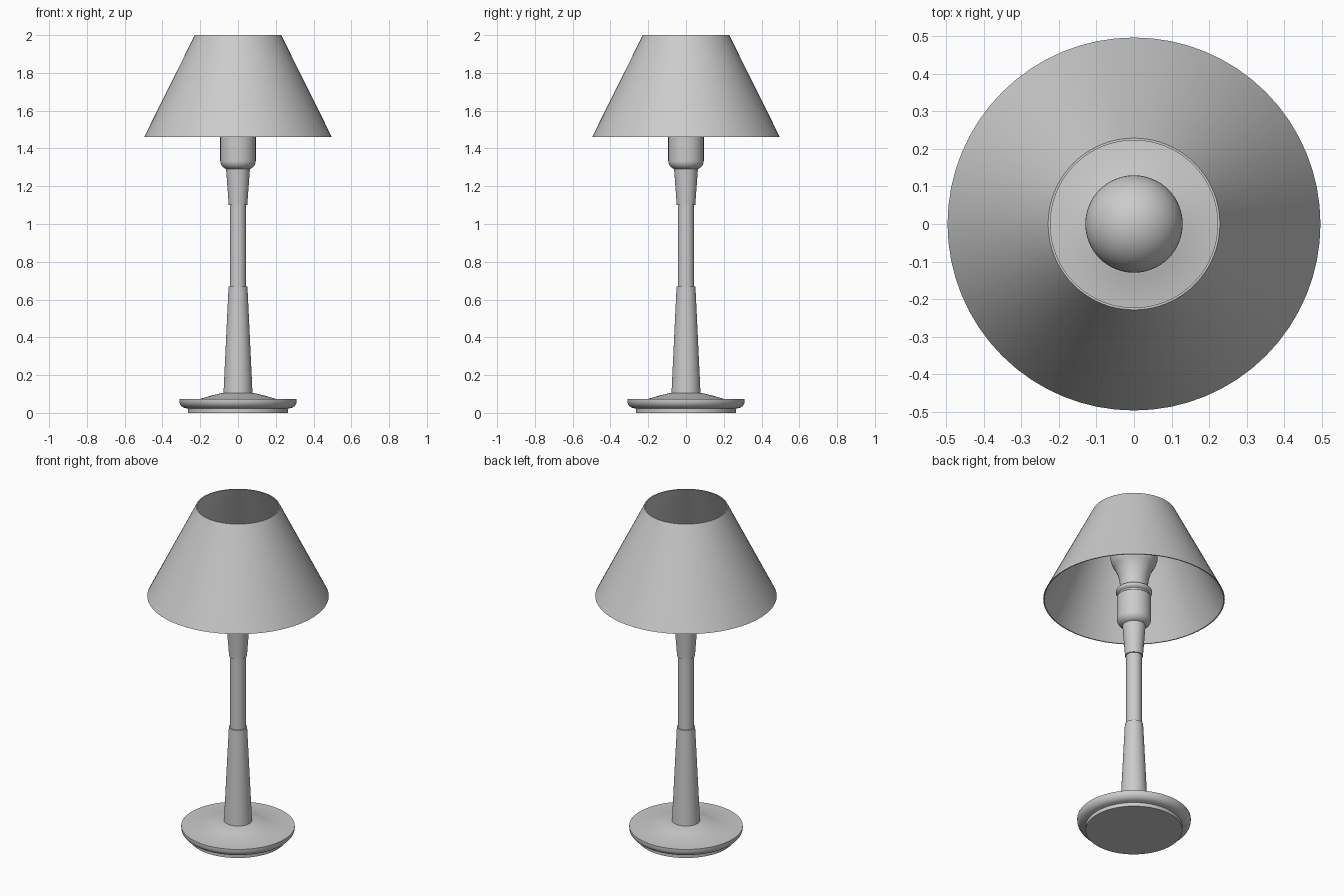
import bpy, bmesh, math

if "Cube" in bpy.data.objects:
    bpy.data.objects.remove(bpy.data.objects["Cube"])

SEG = 64


def lathe(name, profile, closed=False, angle=30):
    """Spin an (r, z) profile about z; r = 0 points become poles."""
    bm = bmesh.new()
    rings = []
    for r, z in profile:
        if r == 0:
            rings.append([bm.verts.new((0, 0, z))] * SEG)
        else:
            rings.append([bm.verts.new((r * math.cos(2 * math.pi * i / SEG),
                                        r * math.sin(2 * math.pi * i / SEG), z))
                          for i in range(SEG)])
    pairs = list(zip(rings, rings[1:]))
    if closed:
        pairs.append((rings[-1], rings[0]))
    for a, b in pairs:
        for i in range(SEG):
            j = (i + 1) % SEG
            bm.faces.new(dict.fromkeys((a[i], a[j], b[j], b[i])))
    bmesh.ops.recalc_face_normals(bm, faces=bm.faces)
    mesh = bpy.data.meshes.new(name)
    bm.to_mesh(mesh)
    bm.free()
    obj = bpy.data.objects.new(name, mesh)
    bpy.context.collection.objects.link(obj)
    bpy.ops.object.select_all(action='DESELECT')
    obj.select_set(True)
    bpy.context.view_layer.objects.active = obj
    bpy.ops.object.shade_smooth_by_angle(angle=math.radians(angle))
    return obj


def arc(cr, cz, rad, a0, a1, n):
    """Points of a circular arc in the (r, z) plane, angles in degrees."""
    return [(cr + rad * math.cos(math.radians(a0 + (a1 - a0) * i / n)),
             cz + rad * math.sin(math.radians(a0 + (a1 - a0) * i / n)))
            for i in range(n + 1)]


# Base: foot plate, rounded flange and gently coned top
lathe("base", [(0, 0), (0.265, 0), (0.265, 0.022), (0.272, 0.024)]
      + arc(0.272, 0.064, 0.039, -80, 0, 8)
      + [(0.311, 0.073), (0.205, 0.073), (0.14, 0.092), (0.085, 0.105), (0, 0.105)])

# Stem: tapered lower sleeve, slim pole, flared upper collar
lathe("lower_sleeve", [(0, 0.10), (0.077, 0.10), (0.05, 0.67), (0, 0.67)])
lathe("pole", [(0, 0.66), (0.043, 0.66), (0.043, 1.11), (0, 1.11)])
lathe("upper_collar", [(0, 1.10), (0.049, 1.10), (0.063, 1.29), (0, 1.29)])

# Socket: rounded cup with two rim rings
lathe("socket", [(0, 1.287), (0.06, 1.287)] + arc(0.048, 1.335, 0.046, -75, 0, 8)
      + [(0.094, 1.47), (0.086, 1.476), (0.086, 1.486)]
      + arc(0.086, 1.503, 0.014, -80, 80, 6)
      + [(0.084, 1.52), (0, 1.52)])

# Bulb: concave neck flowing into a round globe
lathe("bulb", [(0, 1.515), (0.078, 1.515), (0.078, 1.56), (0.083, 1.595),
               (0.094, 1.63), (0.107, 1.66)]
      + arc(0, 1.73, 0.13, -28, 84, 18) + [(0, 1.86)], angle=40)

# Shade: thin open cone
lathe("shade", [(0.497, 1.46), (0.229, 2.0), (0.223, 2.0), (0.491, 1.46)], closed=True)
